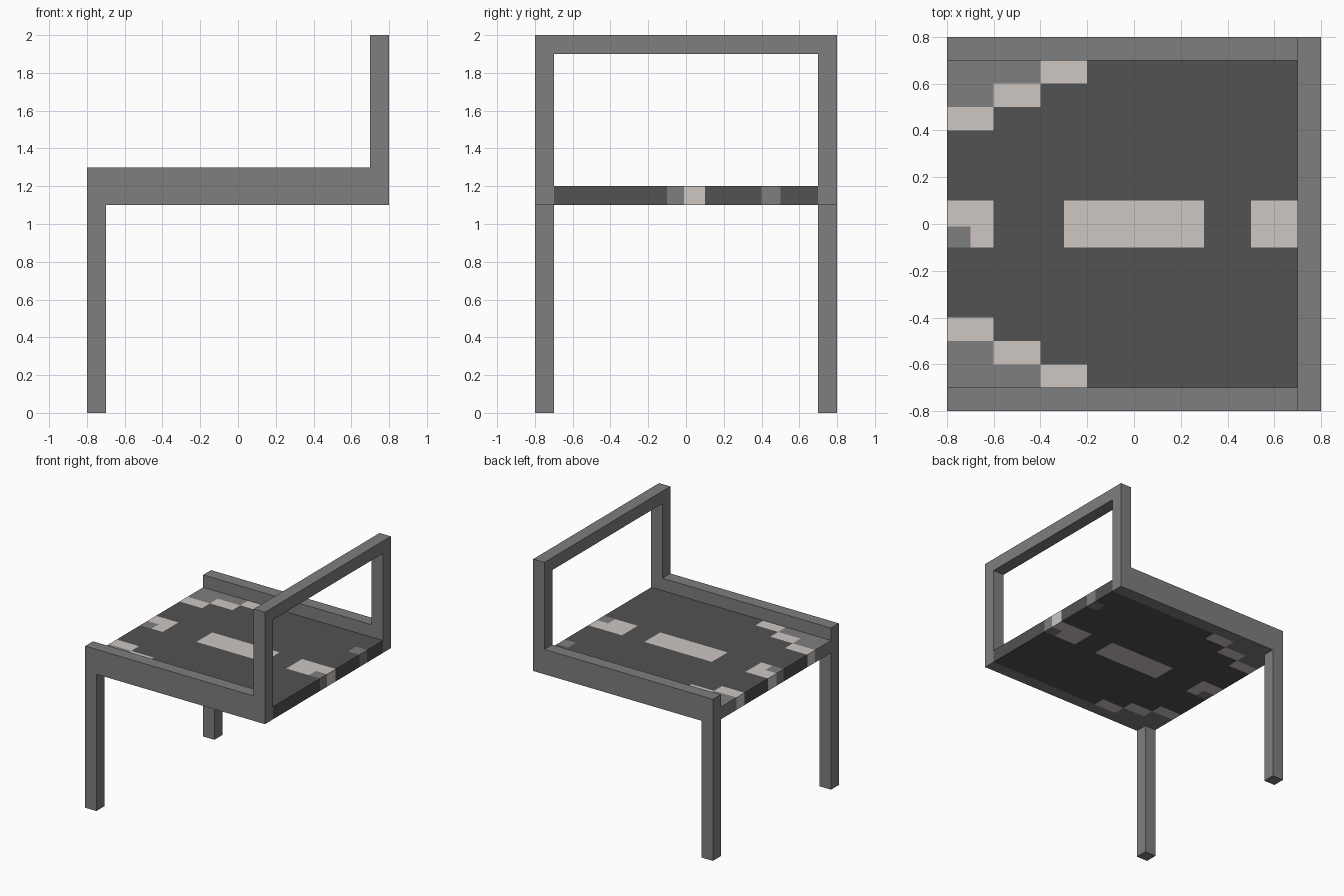
import bpy
import bmesh
from mathutils import Vector

cube = bpy.data.objects.get("Cube")
if cube:
    bpy.data.objects.remove(cube, do_unlink=True)


def make_material(name, color):
    mat = bpy.data.materials.new(name)
    mat.use_nodes = True
    mat.diffuse_color = (*color, 1)
    mat.node_tree.nodes["Principled BSDF"].inputs["Base Color"].default_value = (*color, 1)
    return mat


stone = make_material("mid grey", (0.21, 0.21, 0.21))
charcoal = make_material("charcoal", (0.084, 0.084, 0.084))
pale = make_material("pale warm grey", (0.61, 0.57, 0.54))


def add_object(name, bm, materials):
    bmesh.ops.recalc_face_normals(bm, faces=bm.faces)
    mesh = bpy.data.meshes.new(name)
    bm.to_mesh(mesh)
    bm.free()
    for mat in materials:
        mesh.materials.append(mat)
    obj = bpy.data.objects.new(name, mesh)
    bpy.context.collection.objects.link(obj)
    return obj


def box(low, high):
    bm = bmesh.new()
    bmesh.ops.create_cube(bm, size=1)
    low, high = Vector(low), Vector(high)
    bmesh.ops.scale(bm, vec=high - low, verts=bm.verts)
    bmesh.ops.translate(bm, vec=(low + high) / 2, verts=bm.verts)
    return bm


# Side frames: leg, side rail and back post as one stepped profile
PROFILE = [(-0.8, 0), (-0.7, 0), (-0.7, 1.1), (0.8, 1.1),
           (0.8, 2), (0.7, 2), (0.7, 1.3), (-0.8, 1.3)]
for name, y in (("front_side_frame", -0.8), ("rear_side_frame", 0.7)):
    bm = bmesh.new()
    face = bm.faces.new([bm.verts.new((x, y, z)) for x, z in PROFILE])
    extruded = bmesh.ops.extrude_face_region(bm, geom=[face])["geom"]
    verts = [v for v in extruded if isinstance(v, bmesh.types.BMVert)]
    bmesh.ops.translate(bm, vec=(0, 0.1, 0), verts=verts)
    add_object(name, bm, [stone])

# Bar joining the tops of the two posts
add_object("back_top_bar", box((0.7, -0.7, 1.9), (0.8, 0.7, 2)), [stone])

# Seat patches: x range, y range, material slot (later ones win)
PATCHES = [(-0.3, 0.3, -0.1, 0.1, 2), (-0.8, -0.6, -0.1, 0.1, 2),
           (0.5, 0.8, -0.1, 0.1, 2), (0.7, 0.8, 0.4, 0.5, 1)]
PATCHES += [(x, x + 0.1, -0.1, -0.01, 1) for x in (-0.8, 0.7)]
for step in range(3):
    x, y = -0.8 + 0.2 * step, 0.4 + 0.1 * step
    for low, high, slot in ((y, y + 0.1, 2), (y + 0.1, 0.7, 1)):
        PATCHES += [(x, x + 0.2, low, high, slot), (x, x + 0.2, -high, -low, slot)]

# Seat slab, cut along the patch borders and coloured by position
bm = box((-0.8, -0.7, 1.1), (0.8, 0.7, 1.2))
for axis in (0, 1):
    normal = Vector((1 - axis, axis, 0))
    cuts = {round(p[2 * axis + side], 3) for p in PATCHES for side in (0, 1)}
    for cut in sorted(cuts):
        bmesh.ops.bisect_plane(bm, geom=bm.verts[:] + bm.edges[:] + bm.faces[:],
                               plane_co=normal * cut, plane_no=normal)
for face in bm.faces:
    c = face.calc_center_median()
    for x0, x1, y0, y1, slot in PATCHES:
        if x0 - 0.001 < c.x < x1 + 0.001 and y0 < c.y < y1:
            face.material_index = slot
add_object("seat", bm, [charcoal, stone, pale])
